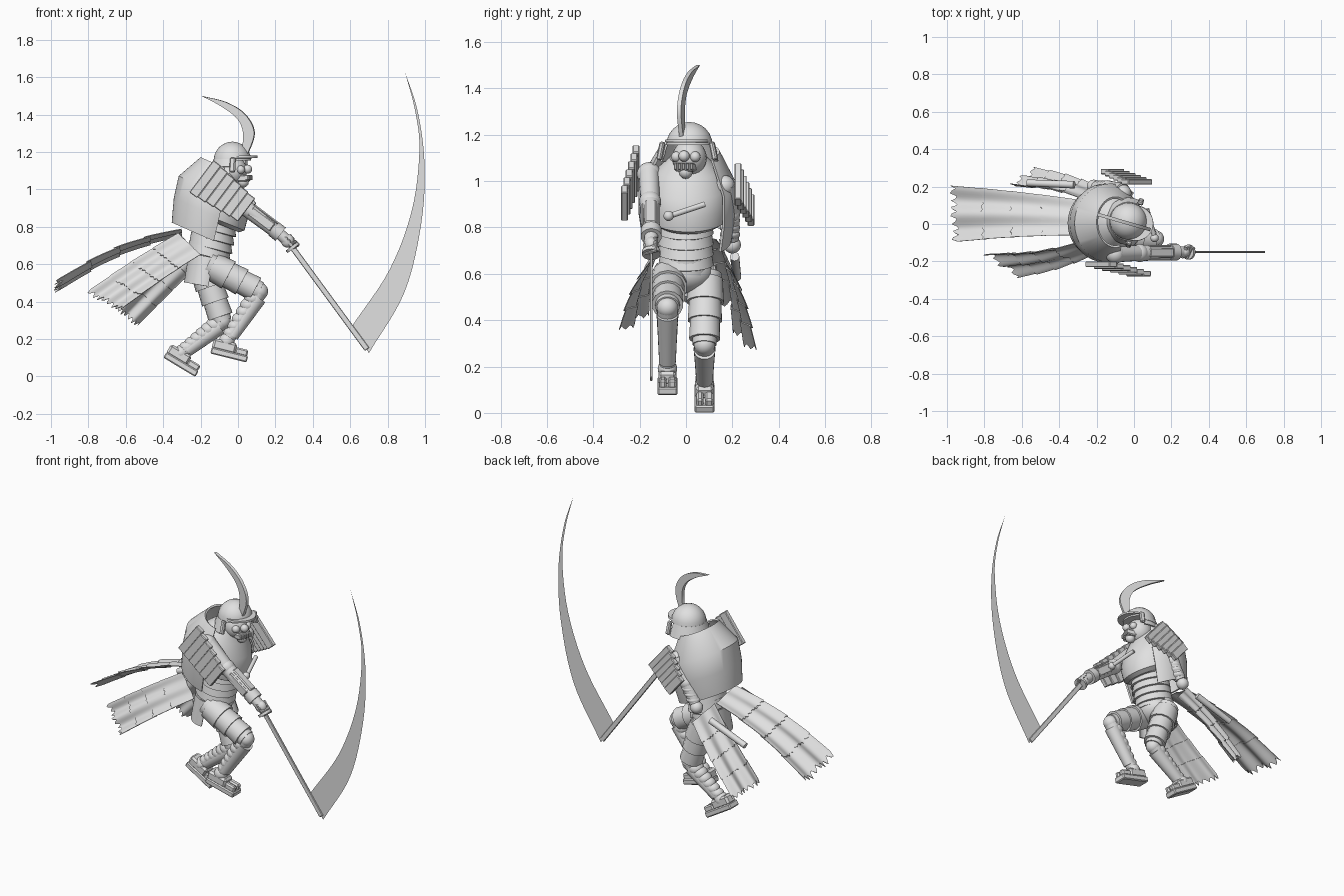
import bpy, bmesh, math
from mathutils import Vector, Matrix

old = bpy.data.objects.get("Cube")
if old:
    bpy.data.objects.remove(old)

grey = bpy.data.materials.new("plain grey")
grey.use_nodes = True
grey.diffuse_color = (0.75, 0.75, 0.75, 1)
grey.node_tree.nodes["Principled BSDF"].inputs["Base Color"].default_value = grey.diffuse_color


def finish(name, bm, thick=0):
    bmesh.ops.recalc_face_normals(bm, faces=bm.faces)
    me = bpy.data.meshes.new(name)
    bm.to_mesh(me)
    bm.free()
    me.materials.append(grey)
    ob = bpy.data.objects.new(name, me)
    bpy.context.collection.objects.link(ob)
    bpy.ops.object.select_all(action='DESELECT')
    bpy.context.view_layer.objects.active = ob
    ob.select_set(True)
    if thick:
        mod = ob.modifiers.new("thickness", 'SOLIDIFY')
        mod.thickness, mod.offset = thick, 0
        bpy.ops.object.modifier_apply(modifier=mod.name)
    bpy.ops.object.shade_smooth_by_angle(angle=math.radians(35))
    return ob


def rod(name, a, b, r1, r2=None, sides=20):
    a, b = Vector(a), Vector(b)
    d = b - a
    mat = Matrix.Translation((a + b) / 2) @ d.to_track_quat('Z', 'Y').to_matrix().to_4x4()
    bm = bmesh.new()
    bmesh.ops.create_cone(bm, cap_ends=True, segments=sides, radius1=r1,
                          radius2=r1 if r2 is None else r2, depth=d.length, matrix=mat)
    return finish(name, bm)


def ball(name, c, r, scale=(1, 1, 1)):
    bm = bmesh.new()
    bmesh.ops.create_uvsphere(bm, u_segments=24, v_segments=14, radius=r,
                              matrix=Matrix.Translation(c) @ Matrix.Diagonal((*scale, 1)))
    return finish(name, bm)


def box(name, c, size, pitch=0, roll=0, bevel=0.006):
    # pitch tips +x downwards
    bm = bmesh.new()
    rot = Matrix.Rotation(math.radians(pitch), 4, 'Y') @ Matrix.Rotation(math.radians(roll), 4, 'X')
    bmesh.ops.create_cube(bm, size=1, matrix=Matrix.Translation(c) @ rot @ Matrix.Diagonal((*size, 1)))
    bmesh.ops.bevel(bm, geom=bm.edges[:], offset=bevel, segments=1, affect='EDGES')
    return finish(name, bm)


def loft(name, rings, pitch=0, start=0, sweep=360, thick=0, n=40):
    # rings: x, y, z, radius along x, radius along y
    rot = Matrix.Rotation(math.radians(pitch), 3, 'Y')
    bm, rows, full = bmesh.new(), [], sweep == 360
    for x, y, z, rx, ry in rings:
        angs = [math.radians(start + sweep * i / n) for i in range(n if full else n + 1)]
        rows.append([bm.verts.new(Vector((x, y, z)) + rot @ Vector((rx * math.cos(t), ry * math.sin(t), 0)))
                     for t in angs])
    for r, s in zip(rows, rows[1:]):
        for i in range(n):
            j = (i + 1) % len(r)
            bm.faces.new((r[i], r[j], s[j], s[i]))
    if full and not thick:
        bm.faces.new(rows[0])
        bm.faces.new(rows[-1])
    return finish(name, bm, thick)


def smooth_path(pts, steps=6):
    p = [Vector(q) for q in pts]
    p = [2 * p[0] - p[1]] + p + [2 * p[-1] - p[-2]]
    out = []
    for a, b, c, d in zip(p, p[1:], p[2:], p[3:]):
        for k in range(steps):
            t = k / steps
            out.append(0.5 * (2 * b + (c - a) * t + (2 * a - 5 * b + 4 * c - d) * t * t
                              + (3 * b - a - 3 * c + d) * t ** 3))
    return out + [p[-2]]


def crescent(name, inner, outer, y_of_x, thick=0):
    bm = bmesh.new()
    rows = [[bm.verts.new((q.x, y_of_x(q.x), q.y)) for q in smooth_path(side)] for side in (inner, outer)]
    for i in range(len(rows[0]) - 1):
        bm.faces.new((rows[0][i], rows[0][i + 1], rows[1][i + 1], rows[1][i]))
    bmesh.ops.remove_doubles(bm, verts=bm.verts, dist=1e-4)
    return finish(name, bm, thick)


# Torso: body, back shell, waist bands and hips
body = [(-.13, .01, .825, .145, .14), (-.125, .01, .845, .172, .17), (-.115, .01, .91, .18, .178),
        (-.105, .01, .98, .165, .17), (-.095, .01, 1.05, .115, .135), (-.08, .01, 1.10, .07, .08)]
loft("chest_plate", body, 22)
shell = [(-.175, .005, .745, .19, .185), (-.15, .005, .87, .205, .205), (-.125, .005, .985, .205, .205),
         (-.1, .01, 1.125, .105, .13)]
loft("back_shell", shell, 24, 50, 235, .012)
for i in range(4):
    c = (-.155 + .01 * i, 0, .64 + .045 * i)
    loft("waist_band", [(*c, .113, .113), (c[0], 0, c[2] + .06, .103, .103)], 15, thick=.012)
rod("waist", (-.15, 0, .6), (-.12, 0, .84), .1)
ball("hips", (-.16, 0, .6), .105, (1, 1.1, .8))
loft("rear_skirt", [(-.16, 0, .64, .1, .125), (-.185, 0, .485, .1, .14)], 10, 75, 210, .01)

# Belt sword hilt and sheath
rod("short_hilt", (.11, -.07, .85), (.07, .08, .9), .012)
ball("hilt_knob", (.11, -.075, .85), .022)
rod("sheath", (-.32, .21, .675), (-.57, .22, .585), .02, .018)

# Head, built turned a little to one side
head = []
add = head.append
rod("neck", (-.06, .01, 1.05), (-.03, .015, 1.12), .06)
add(ball("face", (.0, 0, 1.10), .078, (1, .95, 1)))
dome = [(0, 0, 1.155 + .1 * math.sin(a), .1 * math.cos(a), .1 * math.cos(a))
        for a in [math.radians(d) for d in (0, 15, 30, 45, 60, 75, 88)]]
add(loft("helmet_dome", dome))
add(loft("visor", [(.0, 0, 1.172, .095, .095), (.035, 0, 1.174, .1, .095)], 0, -80, 160, .012))
for i in range(2):
    add(loft("neck_guard", [(0, 0, 1.16 - .035 * i, .098 + .01 * i, .098 + .01 * i),
                            (0, 0, 1.12 - .035 * i, .112 + .01 * i, .112 + .01 * i)], 0, 80, 200, .008))
add(ball("nose", (.085, 0, 1.108), .024))
add(box("mouth_guard", (.06, 0, 1.06), (.06, .085, .035)))
add(ball("chin", (.06, 0, 1.04), .03))
for k in range(5):
    add(box("moustache_tooth", (.09, -.036 + .018 * k, 1.063), (.02, .013, .028), bevel=.003))
for s in (-1, 1):
    add(ball("cheek", (.058, s * .042, 1.105), .023))
    add(box("helmet_wing", (.035, s * .118, 1.13), (.03, .022, .08), 0, s * 12))
turn = Matrix.Translation((-.03, .015, 0)) @ Matrix.Rotation(math.radians(-16), 4, 'Z')
for ob in head:
    ob.data.transform(turn)
crescent("helmet_crest",
         [(.015, 1.17), (.03, 1.29), (.0, 1.375), (-.09, 1.445), (-.195, 1.5)],
         [(.045, 1.17), (.088, 1.30), (.04, 1.4), (-.06, 1.465), (-.195, 1.5)],
         lambda x: -.005 - .29 * x, .018)


# Shoulder plates: rows of strips stepping outwards along each arm
def shoulder(side, first, step, pitch, length):
    for i in range(6):
        c = Vector(first) + Vector(step) * i
        box(side + "_shoulder_strip", c, (.052, .03, length - .012 * i), pitch, 0, .004)


shoulder("right", (-.175, -.215, 1.055), (.04, -.01, -.03), 37, .215)
shoulder("left", (.015, .225, .985), (-.026, .011, -.022), -40, .2)

# Right arm reaching forwards, with armoured sleeve and hand
ball("right_shoulder", (-.1, -.16, 1.03), .052)
rod("right_upper_arm", (-.1, -.16, 1.04), (.02, -.155, .92), .045, .042)
ball("right_elbow", (.03, -.155, .91), .048)
rod("right_forearm", (.03, -.155, .91), (.22, -.15, .765), .044, .038)
for s in (-1, 1):
    box("forearm_plate", (.125, -.153 + s * .034, .84), (.15, .014, .055), 37)
box("forearm_top_plate", (.148, -.153, .868), (.16, .05, .014), 37)
rod("right_cuff", (.19, -.15, .79), (.228, -.15, .76), .045)
rod("right_wrist", (.22, -.15, .765), (.265, -.15, .725), .03)
ball("right_palm", (.265, -.15, .725), .036, (1, .8, 1))
for k in range(4):
    rod("right_finger", (.255 + .013 * k, -.18, .735 - .015 * k), (.28 + .013 * k, -.125, .75 - .015 * k), .011, sides=10)

# Left arm hanging back to the sheath
ball("left_shoulder", (-.06, .165, .98), .046)
rod("left_upper_arm", (-.06, .175, .99), (-.14, .19, .86), .044, .042)
ball("left_elbow", (-.14, .19, .86), .044)
rod("left_forearm", (-.14, .19, .86), (-.2, .195, .75), .042, .034)
for k in range(3):
    ball("left_sleeve_fold", (-.155 - .015 * k, .19, .83 - .03 * k), .044, (1, 1, .55))
ball("left_hand", (-.215, .2, .725), .037)

# Flat giant blade and its long straight handle
grip, heel = Vector((.25, -.15, .745)), Vector((.69, -.15, .145))
slope = math.degrees(math.atan2(grip.z - heel.z, heel.x - grip.x))
box("blade_handle", (grip + heel) / 2, ((heel - grip).length, .012, .03), slope, bevel=.003)
rod("hand_guard", (.287, -.15, .697), (.297, -.15, .684), .04)
crescent("giant_blade",
         [(.61, .27), (.81, .57), (.93, .89), (.97, 1.21), (.945, 1.43), (.89, 1.635)],
         [(.70, .125), (.89, .45), (.98, .82), (.997, 1.14), (.96, 1.42), (.89, 1.635)],
         lambda x: -.15)


# Legs: plated thigh, knee, banded calf, shin guard and split toe sandal
def leg(side, hip, knee, ankle, foot, tilt):
    hip, knee, ankle, foot = map(Vector, (hip, knee, ankle, foot))
    rod(side + "_thigh", hip, knee, .07, .052)
    for i in range(3):
        a, b = hip.lerp(knee, .08 + .26 * i), hip.lerp(knee, .40 + .26 * i)
        rod(side + "_thigh_plate", a, b, .076 - .006 * i, .082 - .007 * i, 14)
    ball(side + "_knee", knee, .046)
    fwd = (ankle - knee).cross(Vector((0, 1, 0))).normalized()
    fwd = fwd if fwd.x > 0 else -fwd
    rod(side + "_shin", knee, ankle, .045, .034)
    for i in range(6):
        ball(side + "_calf_band", knee.lerp(ankle, .16 + .14 * i) - fwd * .008, .05 - .0025 * i, (.95, .95, .85))
    rod(side + "_shin_guard", knee.lerp(ankle, .1) + fwd * .012, knee.lerp(ankle, .88) + fwd * .008, .046, .036)
    rot = Matrix.Rotation(math.radians(tilt), 3, 'Y')
    at = lambda x, y, z: foot + rot @ Vector((x, y, z))
    box(side + "_sole", at(0, 0, -.03), (.2, .085, .035), tilt)
    box(side + "_foot", at(-.035, 0, .008), (.13, .078, .06), tilt, bevel=.012)
    for s, w in ((-1, .03), (1, .036)):
        box(side + "_toe", at(.06, s * .02, 0), (.07, w, .038), tilt, bevel=.008)
    ball(side + "_ankle", ankle, .042)


leg("right", (-.16, -.075, .6), (.115, -.08, .455), (-.06, -.08, .19), (-.04, -.08, .145), 14)
leg("left", (-.19, .085, .6), (-.085, .08, .295), (-.305, .08, .125), (-.29, .08, .09), 31)


# Tattered cloth tails in overlapping ragged tiers
def tail(name, root_a, root_b, end_a, end_b, bulge, tiers=4, cols=24, rows=6):
    ra, rb, ea, eb = map(Vector, (root_a, root_b, end_a, end_b))
    nrm = ((ea + eb) - (ra + rb)).cross(rb - ra).normalized()
    nrm = nrm if nrm.z > 0 else -nrm
    for k in range(tiers):
        bm, grid = bmesh.new(), []
        for r in range(rows + 1):
            t, line = r / rows, []
            for c in range(cols + 1):
                v = c / cols
                u = (k + 1.15 * t) / (tiers + .15)
                if r == rows:
                    u += (.03 if k == tiers - 1 else .01) * math.sin(c * 1.9 + k * 1.7)
                p = ra.lerp(rb, v).lerp(ea.lerp(eb, v), u)
                wave = .012 * math.cos(v * math.tau * 2) * (.3 + u)
                p += nrm * (wave + bulge * math.sin(math.pi * min(u, 1)) + .008 * t)
                line.append(bm.verts.new(p))
            grid.append(line)
        for a, b in zip(grid, grid[1:]):
            for c in range(cols):
                bm.faces.new((a[c], a[c + 1], b[c + 1], b[c]))
        finish(name, bm, .004)


tail("middle_tail", (-.3, -.06, .785), (-.3, .13, .745), (-.95, -.1, .50), (-.965, .2, .455), .04)
tail("right_tail", (-.32, -.10, .765), (-.2, -.15, .65), (-.80, -.14, .45), (-.62, -.265, .355), .02)
tail("left_tail", (-.30, .14, .75), (-.18, .19, .62), (-.66, .19, .38), (-.53, .28, .27), .015)
